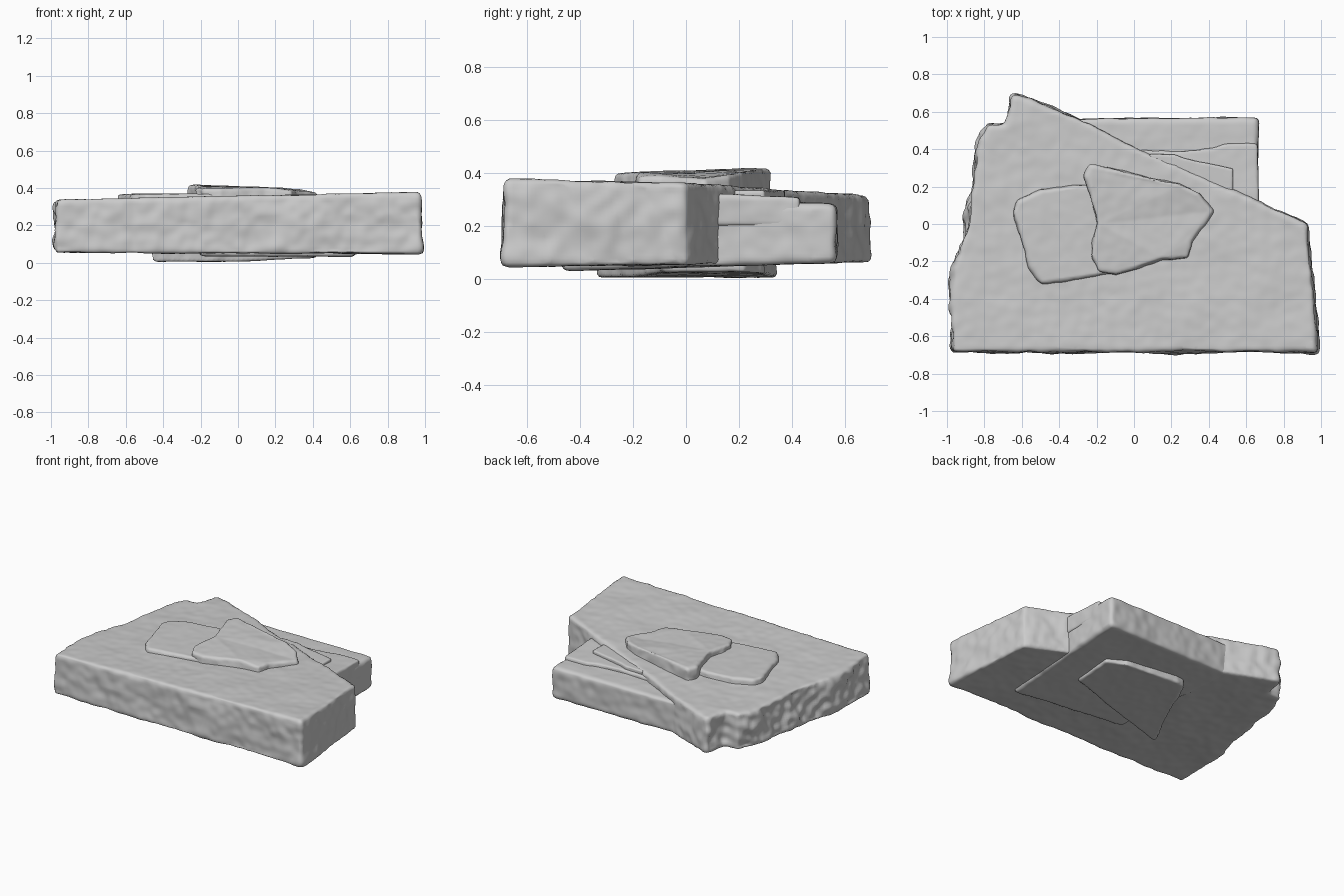
import bpy, bmesh
from mathutils import Vector, noise

if "Cube" in bpy.data.objects:
    bpy.data.objects.remove(bpy.data.objects["Cube"])


def plane(base, sx=0.0, sy=0.0):
    return lambda x, y: base + sx * x + sy * y


def slab(name, outline, top, bottom, bevel, voxel, rough, inset=0.0):
    """Worn stone plate: outlined prism, bevelled, remeshed and chipped by noise."""
    cx = sum(p[0] for p in outline) / len(outline)
    cy = sum(p[1] for p in outline) / len(outline)
    bm = bmesh.new()
    lo = [bm.verts.new((x, y, bottom(x, y))) for x, y in outline]
    hi = []
    for x, y in outline:
        d = (Vector((cx, cy)) - Vector((x, y))).normalized() * inset
        hi.append(bm.verts.new((x + d.x, y + d.y, top(x, y))))
    bm.faces.new(lo)
    bm.faces.new(hi)
    n = len(lo)
    for i in range(n):
        j = (i + 1) % n
        bm.faces.new((lo[i], lo[j], hi[j], hi[i]))
    bmesh.ops.recalc_face_normals(bm, faces=bm.faces)
    me = bpy.data.meshes.new(name)
    bm.to_mesh(me)
    bm.free()
    ob = bpy.data.objects.new(name, me)
    bpy.context.collection.objects.link(ob)
    b = ob.modifiers.new("worn_edges", 'BEVEL')
    b.width, b.segments, b.angle_limit = bevel, 2, 0.6
    r = ob.modifiers.new("even_mesh", 'REMESH')
    r.mode, r.voxel_size = 'VOXEL', voxel
    dg = bpy.context.evaluated_depsgraph_get()
    dg.update()
    me = bpy.data.meshes.new_from_object(ob.evaluated_get(dg))
    ob.modifiers.clear()
    ob.data = me
    me.name = name

    # chipped sides, gently uneven faces
    moves = []
    for v in me.vertices:
        nrm = v.normal
        broad = noise.noise(v.co * 5.0 + Vector((3.1, 7.7, 1.3)))
        fine = noise.noise(v.co * 17.0)
        side = 1.0 - abs(nrm.z)
        amp = rough * (0.18 + side * (0.25 + 0.75 * max(-nrm.x, 0.0)))
        moves.append(v.co + nrm * amp * (broad + 0.5 * fine))
    for v, co in zip(me.vertices, moves):
        v.co = co
    for p in me.polygons:
        p.use_smooth = True
    return ob


# Large main slab with the slanted back edge
main = [(-0.98, -0.69), (0.985, -0.69), (0.985, -0.55), (0.935, 0.0),
        (0.66, 0.125), (0.0, 0.425), (-0.3, 0.575), (-0.63, 0.70),
        (-0.66, 0.69), (-0.69, 0.54), (-0.79, 0.54), (-0.85, 0.40),
        (-0.90, 0.0), (-0.97, -0.25), (-0.985, -0.5)]
slab("main_slab", main, plane(0.344, 0.021, -0.022), plane(0.056, -0.003, 0.008),
     0.022, 0.014, 0.035, inset=0.012)

# Second slab jutting out from under the back
back = [(-0.33, 0.565), (0.665, 0.565), (0.655, 0.1), (0.62, -0.47), (-0.2, -0.36)]
slab("back_slab", back, plane(0.30, 0.0, -0.03), plane(0.045, 0.0, 0.03),
     0.018, 0.013, 0.025)

# Raised layer on the back slab
ledge = [(-0.15, 0.41), (0.2, 0.385), (0.42, 0.405), (0.5, 0.43), (0.66, 0.43),
         (0.665, 0.0), (-0.15, 0.0)]
slab("back_ledge", ledge, plane(0.325, 0.0, -0.04), plane(0.2), 0.01, 0.009, 0.02)

# Thin flake lying on the raised layer
flake = [(0.08, 0.375), (0.22, 0.37), (0.27, 0.35), (0.53, 0.295),
         (0.525, 0.15), (0.1, 0.2)]
slab("back_flake", flake, plane(0.334), plane(0.29), 0.005, 0.007, 0.012)

# Two overlapping plates on top
low_plate = [(-0.66, 0.07), (-0.63, 0.13), (-0.5, 0.195), (-0.3, 0.22), (-0.1, 0.2),
             (-0.1, -0.27), (-0.3, -0.305), (-0.5, -0.335), (-0.56, -0.24)]
slab("lower_top_plate", low_plate, plane(0.37, 0.005, 0.0), plane(0.28),
     0.014, 0.008, 0.02, inset=0.015)

high_plate = [(-0.28, 0.26), (-0.24, 0.325), (-0.05, 0.29), (0.25, 0.22),
              (0.36, 0.17), (0.44, 0.07), (0.38, -0.02), (0.32, -0.10),
              (0.30, -0.19), (0.15, -0.205), (-0.10, -0.28), (-0.20, -0.26),
              (-0.24, -0.18), (-0.21, 0.0), (-0.25, 0.2)]
slab("upper_top_plate", high_plate,
     lambda x, y: 0.41 + 0.05 * min(y, 0.1) - 0.17 * max(x - 0.22, 0.0),
     plane(0.29), 0.013, 0.008, 0.025, inset=0.015)

# Plate on the underside
under = [(-0.46, -0.34), (0.0, -0.20), (0.40, -0.08), (0.42, 0.22), (0.30, 0.29),
         (-0.08, 0.34), (-0.14, 0.33)]
slab("under_plate", under[::-1], plane(0.10),
     lambda x, y: 0.006 + 0.07 * max(x - 0.1, 0.0), 0.01, 0.008, 0.02)
